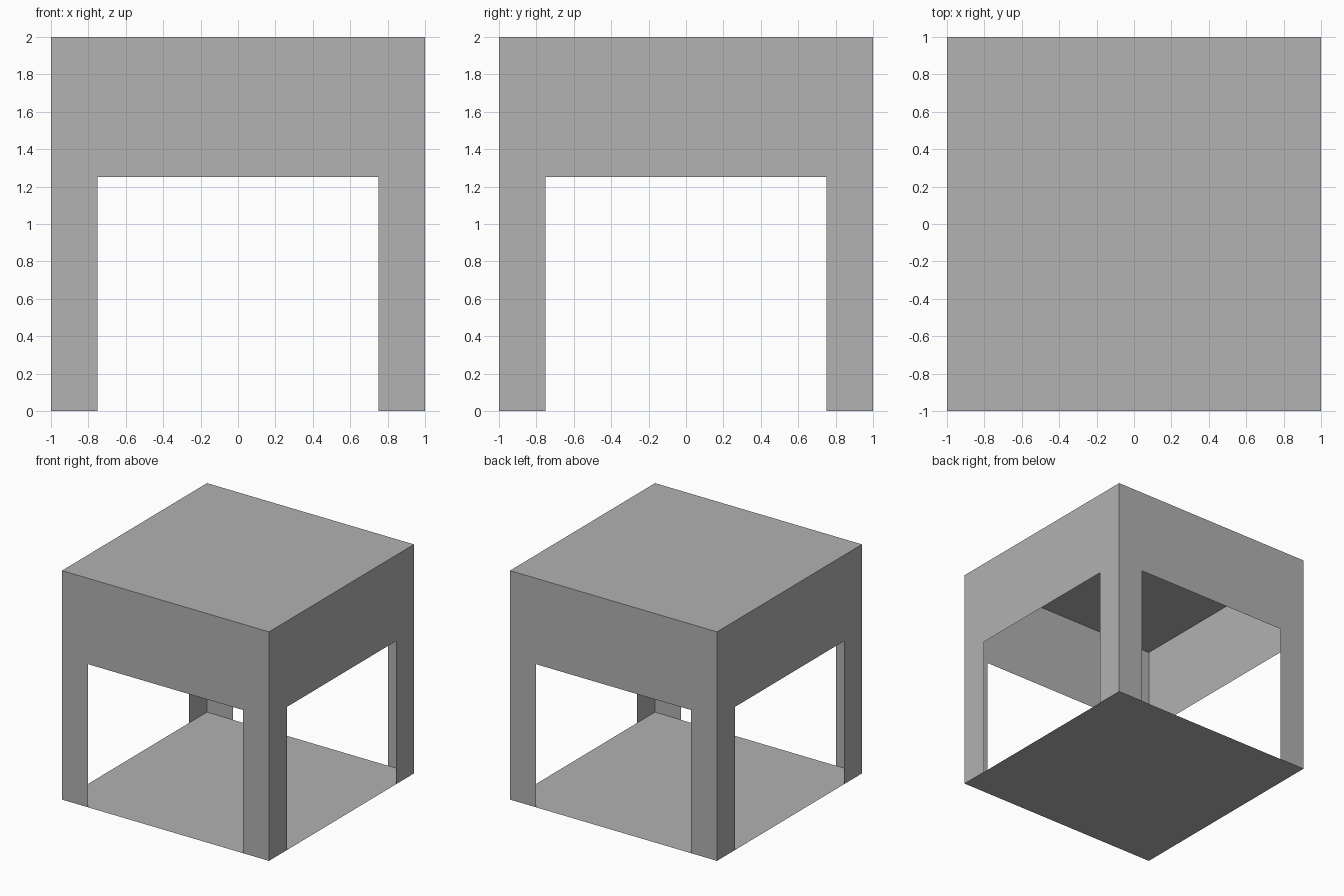
import bpy
import math
from mathutils import Matrix

if "Cube" in bpy.data.objects:
    bpy.data.objects.remove(bpy.data.objects["Cube"])

HALF = 1.0      # half width of the box
OPEN = 0.75     # half width of each side opening
LINTEL = 1.25   # height of the top edge of each opening
TOP = 2.0

grey = bpy.data.materials.new("plain grey")
grey.diffuse_color = (0.445, 0.445, 0.445, 1)
grey.use_nodes = True
grey.node_tree.nodes["Principled BSDF"].inputs["Base Color"].default_value = grey.diffuse_color


def sheet(name, verts, faces, turn=0.0):
    """Make a thin flat panel, turned about the vertical axis."""
    mesh = bpy.data.meshes.new(name)
    mesh.from_pydata(verts, [], faces)
    mesh.transform(Matrix.Rotation(turn, 4, 'Z'))
    mesh.materials.append(grey)
    obj = bpy.data.objects.new(name, mesh)
    bpy.context.collection.objects.link(obj)


def square(z):
    return [(-HALF, -HALF, z), (HALF, -HALF, z), (HALF, HALF, z), (-HALF, HALF, z)]


# Roof and floor panels
sheet("roof", square(TOP), [(0, 1, 2, 3)])
sheet("floor", square(0), [(3, 2, 1, 0)])

# Four walls, each a band carried on two corner legs
xs = (-HALF, -OPEN, OPEN, HALF)
wall = [(x, -HALF, z) for z in (0, LINTEL, TOP) for x in xs]
wall_faces = [(0, 1, 5, 4), (2, 3, 7, 6),
              (4, 5, 9, 8), (5, 6, 10, 9), (6, 7, 11, 10)]
for i, side in enumerate(("front", "right", "back", "left")):
    sheet(side + "_wall", wall, wall_faces, i * math.pi / 2)
